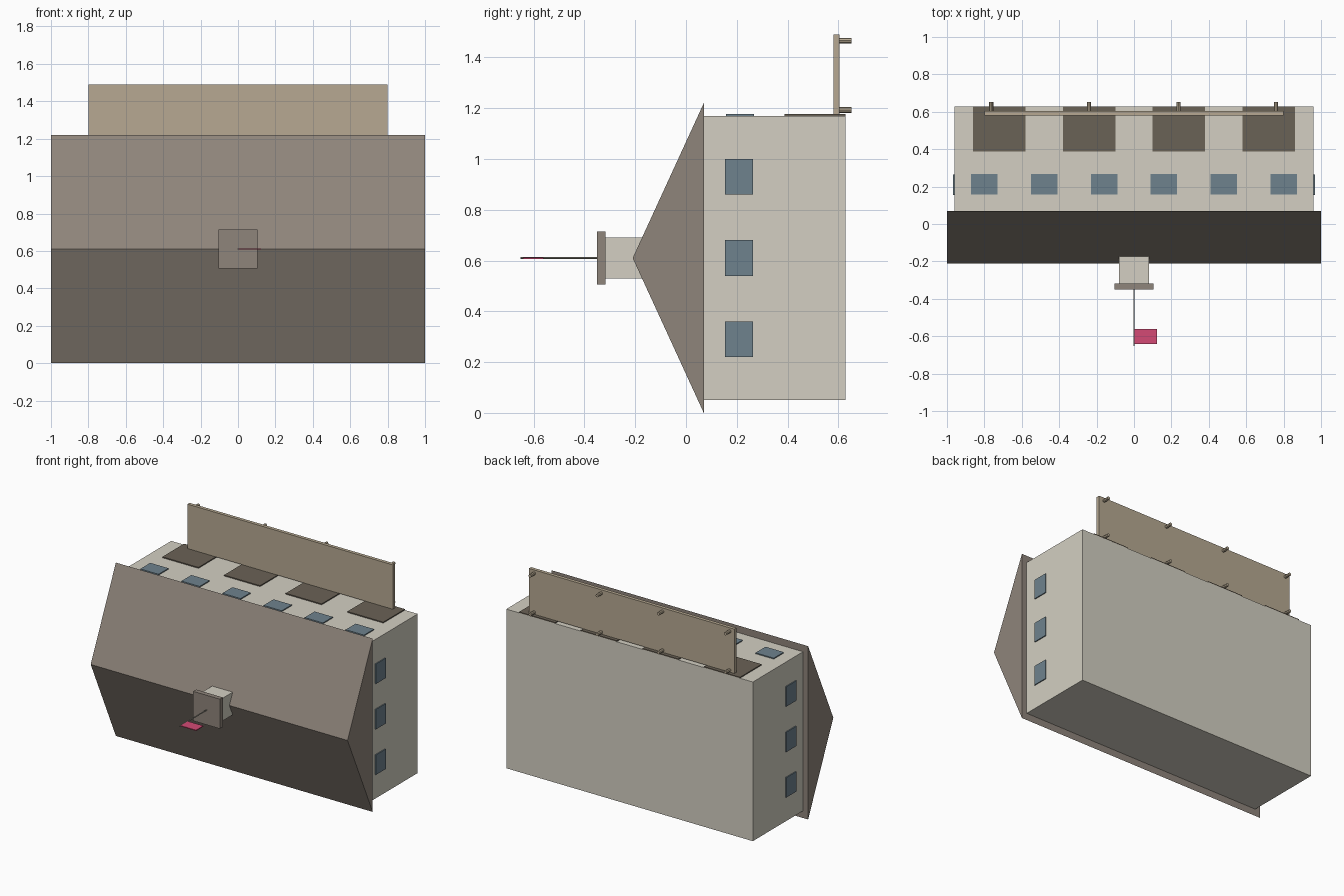
import bpy, bmesh
from mathutils import Matrix, Vector

if "Cube" in bpy.data.objects:
    bpy.data.objects.remove(bpy.data.objects["Cube"], do_unlink=True)


def material(name, r, g, b):
    """Flat material from display values 0-255, converted to linear."""
    col = [(c / 255 / 12.92 if c < 11 else ((c / 255 + 0.055) / 1.055) ** 2.4)
           for c in (r, g, b)] + [1]
    m = bpy.data.materials.new(name)
    m.use_nodes = True
    m.diffuse_color = col
    m.node_tree.nodes["Principled BSDF"].inputs["Base Color"].default_value = col
    return m


cream = material("cream wall", 211, 207, 194)
roof_brown = material("roof brown", 143, 133, 123)
tan = material("tan board", 183, 169, 146)
glass = material("blue glass", 110, 130, 141)
door_brown = material("door brown", 106, 98, 86)
pole_grey = material("pole grey", 165, 162, 150)
pink = material("flag pink", 212, 74, 117)


def finish(name, bm, mat):
    bmesh.ops.recalc_face_normals(bm, faces=bm.faces)
    mesh = bpy.data.meshes.new(name)
    bm.to_mesh(mesh)
    bm.free()
    mesh.materials.append(mat)
    obj = bpy.data.objects.new(name, mesh)
    bpy.context.collection.objects.link(obj)
    return obj


def box(name, x, y, z, mat):
    """Box from (min, max) ranges."""
    lo, hi = Vector((x[0], y[0], z[0])), Vector((x[1], y[1], z[1]))
    bm = bmesh.new()
    bmesh.ops.create_cube(bm, size=1, matrix=Matrix.Translation((lo + hi) / 2)
                          @ Matrix.Diagonal((*(hi - lo), 1)))
    return finish(name, bm, mat)


def rod(name, x, y, z, radius, mat, sides=8):
    """Cylinder along y."""
    bm = bmesh.new()
    bmesh.ops.create_cone(bm, cap_ends=True, segments=sides, radius1=radius,
                          radius2=radius, depth=y[1] - y[0],
                          matrix=Matrix.Translation((x, sum(y) / 2, z))
                          @ Matrix.Rotation(1.5708, 4, "X"))
    return finish(name, bm, mat)


# Main block
box("walls", (-0.96, 0.96), (0.068, 0.628), (0.05, 1.17), cream)

# Gable roof: triangular profile extruded along x
bm = bmesh.new()
profile = bm.faces.new([bm.verts.new((-1, y, z))
                        for y, z in ((0.07, 0), (-0.21, 0.61), (0.07, 1.22))])
end = bmesh.ops.extrude_face_region(bm, geom=[profile], use_keep_orig=True)["geom"]
bmesh.ops.translate(bm, vec=(2, 0, 0),
                    verts=[v for v in end if isinstance(v, bmesh.types.BMVert)])
finish("roof", bm, roof_brown)

# Cupola on the ridge with cap, pole and flag
box("cupola", (-0.08, 0.08), (-0.32, -0.15), (0.53, 0.69), cream)
box("cupola_cap", (-0.104, 0.104), (-0.35, -0.317), (0.506, 0.714), roof_brown)
rod("flag_pole", 0, (-0.652, -0.34), 0.61, 0.004, pole_grey)
box("flag", (0.003, 0.123), (-0.642, -0.562), (0.607, 0.613), pink)

# Large doors and windows on the long wall
for i, x in enumerate((-0.72, -0.24, 0.24, 0.72)):
    box(f"door_{i + 1}", (x - 0.14, x + 0.14), (0.388, 0.628), (1.168, 1.177), door_brown)
for i in range(6):
    x = (i - 2.5) * 0.32
    box(f"long_wall_window_{i + 1}", (x - 0.071, x + 0.071), (0.157, 0.268),
        (1.168, 1.177), glass)

# End wall windows
for side, sign in (("left", 1), ("right", -1)):
    for i in range(3):
        z = 0.29 + 0.32 * i
        box(f"{side}_end_window_{i + 1}", sorted((sign * 0.958, sign * 0.967)),
            (0.154, 0.264), (z - 0.07, z + 0.07), glass)

# Long board with short posts behind it
box("board", (-0.8, 0.8), (0.58, 0.604), (1.178, 1.49), tan)
for i, x in enumerate((-0.763, -0.241, 0.237, 0.759)):
    for row, z in (("low", 1.193), ("high", 1.466)):
        rod(f"{row}_post_{i + 1}", x, (0.6, 0.652), z, 0.011, tan)
